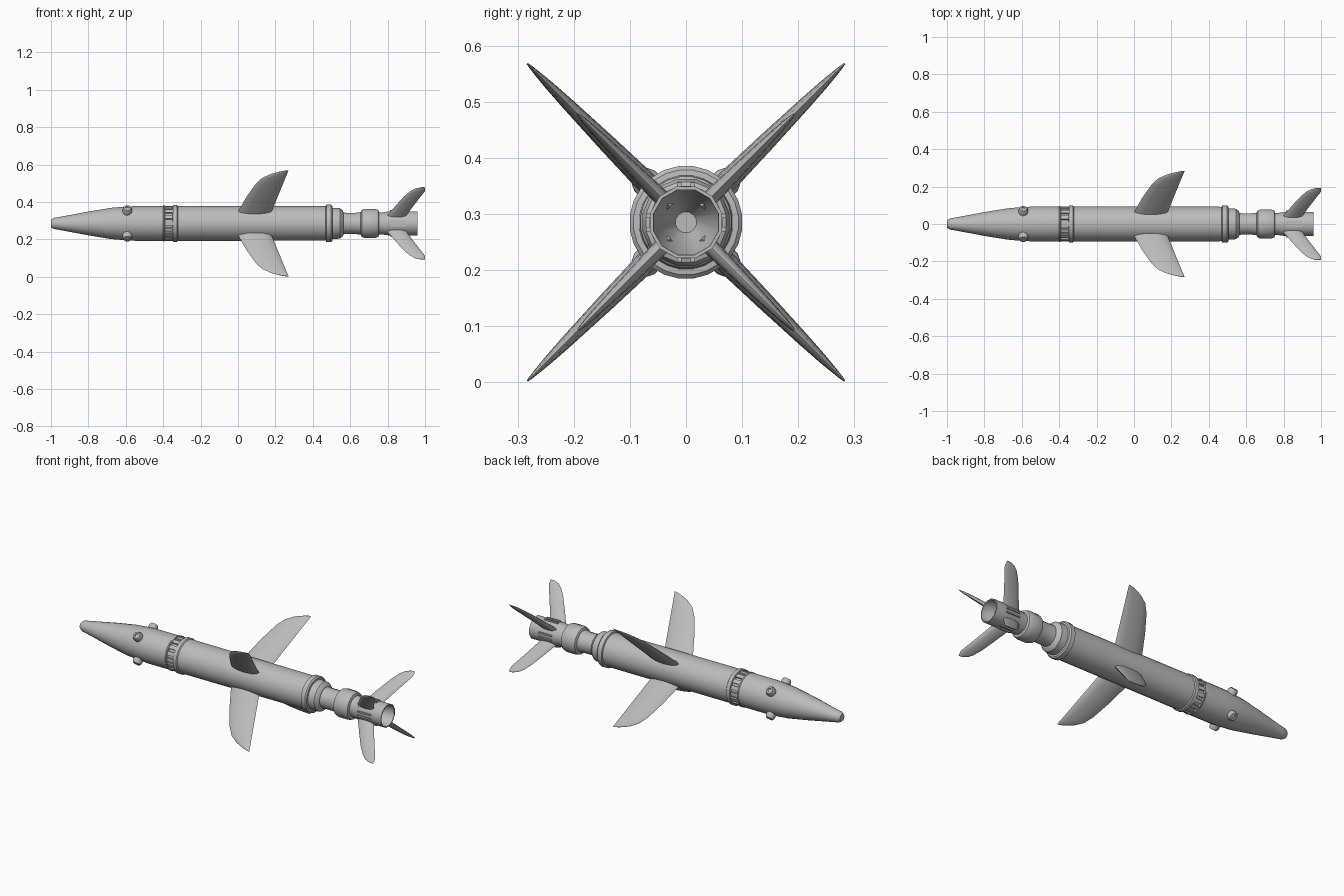
import bpy, bmesh, math
from mathutils import Matrix, Vector

cube = bpy.data.objects.get("Cube")
if cube:
    bpy.data.objects.remove(cube)

AXIS_Z = 0.285
grey = bpy.data.materials.new("matte grey")
grey.use_nodes = True
grey.diffuse_color = (0.5, 0.5, 0.5, 1)
grey.node_tree.nodes["Principled BSDF"].inputs["Base Color"].default_value = (0.5, 0.5, 0.5, 1)


def finish(bm, name, angle=35):
    """Lift the part to the body axis, fix normals and shade it."""
    bmesh.ops.recalc_face_normals(bm, faces=bm.faces)
    bm.transform(Matrix.Translation((0, 0, AXIS_Z)))
    mesh = bpy.data.meshes.new(name)
    bm.to_mesh(mesh)
    bm.free()
    mesh.materials.append(grey)
    ob = bpy.data.objects.new(name, mesh)
    bpy.context.collection.objects.link(ob)
    bpy.ops.object.select_all(action='DESELECT')
    ob.select_set(True)
    bpy.context.view_layer.objects.active = ob
    bpy.ops.object.shade_smooth_by_angle(angle=math.radians(angle))
    return ob


def loft(bm, rings):
    """Skin a list of closed rings and cap both ends."""
    loops = [[bm.verts.new(p) for p in ring] for ring in rings]
    n = len(loops[0])
    for a, b in zip(loops, loops[1:]):
        for i in range(n):
            j = (i + 1) % n
            bm.faces.new((a[i], a[j], b[j], b[i]))
    bm.faces.new(loops[0])
    bm.faces.new(loops[-1])


def lathe(name, profile, sides=24):
    """Turn (x, radius) points around the body axis."""
    bm = bmesh.new()
    turn = [2 * math.pi * (i + 0.5) / sides for i in range(sides)]
    loft(bm, [[(x, r * math.cos(t), r * math.sin(t)) for t in turn] for x, r in profile])
    return finish(bm, name)


def around(angle):
    return Matrix.Rotation(math.radians(angle), 4, 'X')


def box(bm, size, centre, angle):
    place = around(angle) @ Matrix.Translation(centre) @ Matrix.Diagonal((*size, 1))
    bmesh.ops.create_cube(bm, size=1, matrix=place)


def fin(name, sections, angle):
    """Lens-section fin from (radius, leading x, trailing x, thickness)."""
    bm = bmesh.new()
    rings = []
    for r, lead, trail, thick in sections:
        mid, half = (lead + trail) / 2, (trail - lead) / 2
        ring = []
        for k in range(12):
            t = 2 * math.pi * k / 12
            ring.append(Vector((mid - half * math.cos(t), thick / 2 * math.sin(t), r)))
        rings.append(ring)
    loft(bm, rings)
    bm.transform(around(angle))
    return finish(bm, name, 50)


# Turned body parts
lathe("nose_cone", [(-1, 0.02), (-0.985, 0.03), (-0.96, 0.034), (-0.8, 0.064),
                    (-0.68, 0.084), (-0.6, 0.091), (-0.54, 0.094), (-0.4, 0.094)])
lathe("joint_groove", [(-0.405, 0.086), (-0.325, 0.086)])
lathe("joint_front_band", [(-0.402, 0.094), (-0.398, 0.097), (-0.392, 0.097), (-0.39, 0.09)])
lathe("joint_rear_band", [(-0.35, 0.09), (-0.347, 0.1), (-0.327, 0.1), (-0.322, 0.094)])
lathe("main_body", [(-0.327, 0.094), (0.475, 0.093)])
lathe("rear_ring", [(0.468, 0.09), (0.472, 0.101), (0.498, 0.101), (0.505, 0.094),
                    (0.506, 0.084), (0.545, 0.082), (0.56, 0.07), (0.565, 0.055)])
lathe("neck", [(0.55, 0.06), (0.58, 0.058), (0.63, 0.058), (0.67, 0.064)], 16)
lathe("collar", [(0.655, 0.06), (0.662, 0.074), (0.675, 0.079), (0.735, 0.079),
                 (0.75, 0.073), (0.755, 0.06)], 16)
lathe("tail_waist", [(0.745, 0.06), (0.77, 0.06), (0.81, 0.066)], 16)

# Hollow exhaust with a deep funnel
lathe("exhaust_tube", [(0.79, 0.06), (0.81, 0.066), (0.96, 0.066), (0.96, 0.06),
                       (0.92, 0.058), (0.84, 0.019)], 12)

# Ribs around the joint
bm = bmesh.new()
for i in range(16):
    box(bm, (0.046, 0.022, 0.012), (-0.37, 0, 0.087), i * 22.5)
finish(bm, "joint_ribs")

# Paired rails on each side of the tail tube
bm = bmesh.new()
for quarter in range(4):
    for side in (-1, 1):
        box(bm, (0.085, 0.008, 0.012), (0.855, side * 0.012, 0.065), quarter * 90)
finish(bm, "tail_rails")

WING = [(0.06, -0.01, 0.172, 0.042), (0.09, 0.0, 0.18, 0.04), (0.2, 0.045, 0.212, 0.032),
        (0.3, 0.095, 0.241, 0.022), (0.345, 0.13, 0.254, 0.016), (0.375, 0.178, 0.263, 0.01),
        (0.392, 0.225, 0.268, 0.006), (0.4, 0.255, 0.27, 0.003)]
TAIL = [(0.04, 0.78, 0.895, 0.03), (0.07, 0.803, 0.905, 0.029), (0.14, 0.846, 0.942, 0.023),
        (0.205, 0.888, 0.978, 0.017), (0.243, 0.92, 0.999, 0.012), (0.262, 0.945, 1, 0.008),
        (0.272, 0.975, 1, 0.004)]

# Four wings, four tail fins and four sensor studs on the diagonals
for i, place in enumerate(("left", "lower", "right", "upper")):
    angle = 45 + 90 * i
    fin(place + "_wing", WING, angle)
    fin(place + "_tail_fin", TAIL, angle)

    bm = bmesh.new()
    outline = [(0.07, 0.026), (0.104, 0.026), (0.117, 0.02), (0.117, 0.011), (0.113, 0.009)]
    turn = [2 * math.pi * k / 12 for k in range(12)]
    loft(bm, [[(-0.592 + r * math.cos(t), r * math.sin(t), h) for t in turn]
              for h, r in outline])
    bm.transform(around(angle))
    finish(bm, place + "_sensor_stud")
